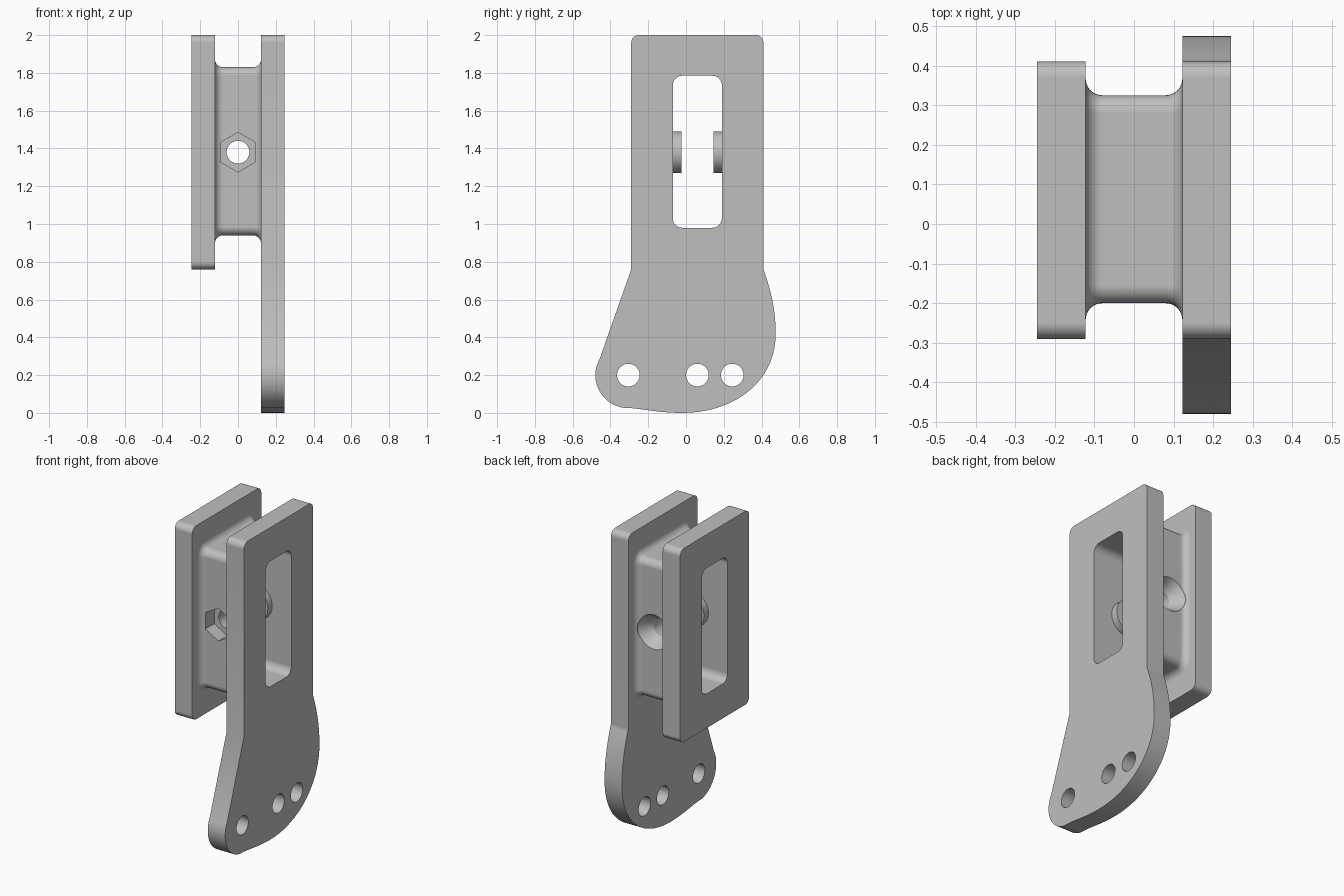
import bpy
import bmesh
from math import sin, cos, pi, radians
from mathutils import Vector
from mathutils.geometry import interpolate_bezier

cube = bpy.data.objects.get("Cube")
if cube:
    bpy.data.objects.remove(cube, do_unlink=True)

grey = bpy.data.materials.new("plain grey")
grey.use_nodes = True
colour = (0.52, 0.52, 0.52, 1)
grey.diffuse_color = colour
grey.node_tree.nodes["Principled BSDF"].inputs["Base Color"].default_value = colour


def arc(cy, cz, r, start, end, steps=8):
    angles = [radians(start + (end - start) * i / steps) for i in range(steps + 1)]
    return [(cy + r * cos(a), cz + r * sin(a)) for a in angles]


def circle(cy, cz, r, sides=48):
    return arc(cy, cz, r, 90, 450, sides)[:-1]


def rounded_rect(y0, y1, z0, z1, r):
    return (arc(y1 - r, z1 - r, r, 0, 90) + arc(y0 + r, z1 - r, r, 90, 180)
            + arc(y0 + r, z0 + r, r, 180, 270) + arc(y1 - r, z0 + r, r, 270, 360))


def bezier(*points):
    knots = [Vector(p).to_3d() for p in points]
    return [(p.x, p.y) for p in interpolate_bezier(*knots, 20)]


def loft(name, sections, axis="x"):
    """Closed solid through (position, outline) sections along an axis."""
    bm = bmesh.new()
    rings = []
    for pos, outline in sections:
        rings.append([bm.verts.new((pos, a, b) if axis == "x" else (a, pos, b))
                      for a, b in outline])
    n = len(rings[0])
    for low, high in zip(rings, rings[1:]):
        for i in range(n):
            j = (i + 1) % n
            bm.faces.new((low[i], low[j], high[j], high[i]))
    bm.faces.new(rings[0])
    bm.faces.new(rings[-1])
    bmesh.ops.recalc_face_normals(bm, faces=bm.faces)
    mesh = bpy.data.meshes.new(name)
    bm.to_mesh(mesh)
    bm.free()
    mesh.materials.append(grey)
    obj = bpy.data.objects.new(name, mesh)
    bpy.context.collection.objects.link(obj)
    return obj


def combine(body, tool, operation):
    tool.hide_render = True
    bpy.context.view_layer.objects.active = body
    mod = body.modifiers.new(operation.lower(), "BOOLEAN")
    mod.operation = operation
    mod.solver = "EXACT"
    mod.object = tool
    bpy.ops.object.modifier_apply(modifier=mod.name)
    bpy.data.objects.remove(tool, do_unlink=True)


INNER, OUTER = 0.122, 0.245
BORE_Z = 1.38

# Long side plate with the flared foot
outline = (arc(0.37, 1.96, 0.04, 0, 90) + arc(-0.25, 1.96, 0.04, 90, 180)
           + [(-0.29, 0.76)] + arc(-0.305, 0.2, 0.175, 150, 262, 20)
           + bezier((-0.30, 0.026), (-0.22, 0.02), (-0.14, 0), (-0.02, 0))
           + bezier((-0.02, 0), (0.25, 0), (0.475, 0.16), (0.475, 0.42))[1:]
           + bezier((0.475, 0.42), (0.475, 0.54), (0.45, 0.65), (0.41, 0.76))[1:])
bracket = loft("slotted_bracket", [(INNER, outline), (OUTER, outline)])

# Short side plate
outline = rounded_rect(-0.29, 0.41, 0.76, 2, 0.04)
short_plate = loft("short_plate", [(-OUTER, outline), (-INNER, outline)])

# Hollow core, flaring into both plates
flare = 0.042
half = [(INNER + 0.03, flare)]
for i in range(9):
    a = i / 8 * pi / 2
    half.append((INNER - flare * (1 - cos(a)), flare * (1 - sin(a))))
stations = [(-x, o) for x, o in half] + half[::-1]
core = loft("core", [(x, rounded_rect(-0.2 - o, 0.325 + o, 0.94 - o, 1.83 + o, 0.045 + o))
                     for x, o in stations])
combine(bracket, core, "UNION")
combine(bracket, short_plate, "UNION")

# Slot through both plates and the core
outline = rounded_rect(-0.07, 0.19, 0.98, 1.785, 0.05)
combine(bracket, loft("slot_cutter", [(-0.5, outline), (0.5, outline)]), "DIFFERENCE")

# Round bosses on the slot walls
outline = circle(0, BORE_Z, 0.11)
for y0, y1 in ((-0.1, -0.025), (0.145, 0.22)):
    combine(bracket, loft("boss", [(y0, outline), (y1, outline)], "y"), "UNION")

# Cross bore, hexagonal nut pocket in front and countersink behind
bore, wide = circle(0, BORE_Z, 0.06), circle(0, BORE_Z, 0.11)
hexagon = circle(0, BORE_Z, 0.105, 6)
for name, sections in (
        ("bore_cutter", [(-0.6, bore), (0.6, bore)]),
        ("nut_cutter", [(-0.6, hexagon), (-0.11, hexagon)]),
        ("countersink_cutter", [(0.245, bore), (0.325, wide), (0.6, wide)])):
    combine(bracket, loft(name, sections, "y"), "DIFFERENCE")

# Pin holes in the foot
for y in (-0.305, 0.06, 0.245):
    outline = circle(y, 0.2, 0.06)
    combine(bracket, loft("pin_cutter", [(0.05, outline), (0.4, outline)]), "DIFFERENCE")

# Smooth fillets with crisp edges
bpy.ops.object.select_all(action="DESELECT")
bracket.select_set(True)
bpy.context.view_layer.objects.active = bracket
bpy.ops.object.shade_smooth_by_angle(angle=radians(28))
weighted = bracket.modifiers.new("weighted_normals", "WEIGHTED_NORMAL")
weighted.keep_sharp = True
